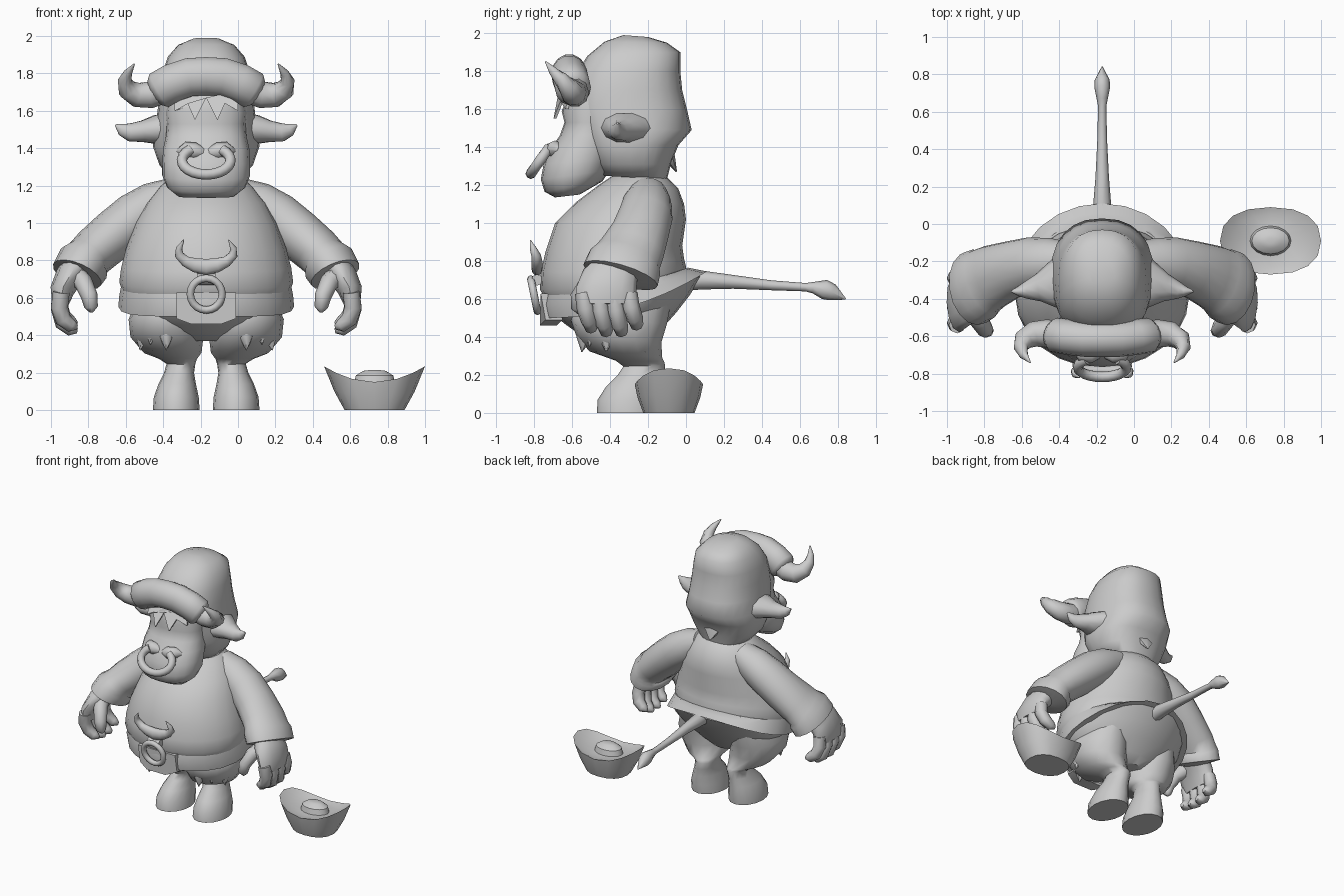
import bpy, bmesh, math
from mathutils import Vector

CX = -0.17  # middle of the figure
clay = bpy.data.materials.new("clay_grey")
clay.diffuse_color = (0.6, 0.6, 0.6, 1)


def skin(name, rings, closed=False, angle=40):
    """Bridge successive rings of points into one solid object."""
    bm = bmesh.new()
    vr = [[bm.verts.new(p) for p in r] for r in rings]
    n = len(vr[0])
    pairs = list(zip(vr, vr[1:])) + ([(vr[-1], vr[0])] if closed else [])
    for a, b in pairs:
        for i in range(n):
            j = (i + 1) % n
            bm.faces.new((a[i], a[j], b[j], b[i]))
    if not closed:
        bm.faces.new(vr[0])
        bm.faces.new(vr[-1])
    bmesh.ops.recalc_face_normals(bm, faces=bm.faces)
    me = bpy.data.meshes.new(name)
    bm.to_mesh(me)
    bm.free()
    me.materials.append(clay)
    ob = bpy.data.objects.new(name, me)
    bpy.context.collection.objects.link(ob)
    bpy.ops.object.select_all(action='DESELECT')
    ob.select_set(True)
    bpy.context.view_layer.objects.active = ob
    bpy.ops.object.shade_smooth_by_angle(angle=math.radians(angle))
    return ob


def power(v, e):
    return math.copysign(abs(v) ** e, v)


def stack(name, rows, n=20, side=1, e=1.0, angle=45, lift=1.0):
    """Rows: front y, front z, back y, back z, half width, x offset."""
    rings = []
    for yf, zf, yb, zb, w, x in rows:
        ring = []
        for i in range(n):
            a = math.tau * i / n
            c, s = power(math.cos(a), e), power(math.sin(a), e)
            t = (1 + s) / 2
            ring.append((CX + side * x + w * c, yf + (yb - yf) * t, zf + (zb - zf) * t ** lift))
        rings.append(ring)
    return skin(name, rings, angle=angle)


def tube(name, pts, n=10, side=1, ref=(0, 1, 0), closed=False, angle=55):
    """Points: x offset, y, z, radius along ref, radius across."""
    P = [Vector((CX + side * p[0], p[1], p[2])) for p in pts]
    rings = []
    m = len(P)
    for k, p in enumerate(P):
        if closed:
            t = P[(k + 1) % m] - P[k - 1]
        else:
            t = P[min(k + 1, m - 1)] - P[max(k - 1, 0)]
        t.normalize()
        u = Vector(ref)
        u = (u - t * u.dot(t)).normalized()
        v = t.cross(u)
        ra, rb = pts[k][3], pts[k][-1]
        rings.append([p + u * ra * math.cos(math.tau * i / n) + v * rb * math.sin(math.tau * i / n)
                      for i in range(n)])
    return skin(name, rings, closed, angle)


# Shirt, with a belt fold and a hem that rises at the back
stack("shirt", [
    (-.74, .60, .00, .74, .45, 0), (-.77, .65, .00, .77, .465, 0), (-.765, .74, -.01, .81, .455, 0),
    (-.74, .85, -.02, .88, .43, 0), (-.69, 1.0, 0, 1.02, .375, 0), (-.58, 1.11, -.01, 1.1, .32, 0),
    (-.46, 1.2, -.04, 1.18, .25, 0), (-.34, 1.28, -.13, 1.27, .15, 0)], n=24, lift=1.8)
stack("shirt_hem", [
    (-.75, .50, .11, .745, .47, 0), (-.765, .57, .06, .755, .465, 0), (-.75, .635, .01, .765, .455, 0)],
    n=24, lift=2.2)

# Furry hips filling the hem
stack("hips", [
    (-.48, .37, -.18, .38, .12, 0), (-.57, .42, -.13, .44, .30, 0), (-.64, .47, -.05, .53, .385, 0),
    (-.70, .52, .02, .62, .43, 0), (-.73, .56, .08, .72, .45, 0), (-.70, .63, .02, .76, .43, 0)], lift=1.6)

# Belt flap and buckle
skin("belt_flap", [[(CX + x, y + d, z) for x, y, z in
     ((-.16, -.735, .63), (-.16, -.71, .49), (-.08, -.74, .46), (.08, -.74, .46), (.16, -.71, .49), (.16, -.735, .63))]
     for d in (-.03, .06)], angle=30)
buckle = [(0, -.785, .765, .03, .045), (.06, -.785, .775, .03, .04), (.11, -.785, .795, .03),
          (.145, -.79, .83, .025), (.145, -.805, .865, .018), (.12, -.82, .91, .003)]
tube("buckle_horns", [(-p[0], *p[1:]) for p in buckle[:0:-1]] + buckle)
tube("buckle_bar", [(-.05, -.785, .70, .03, .03), (.05, -.785, .70, .03, .03)], n=8)
tube("buckle_ring", [(.085 * math.cos(a), -.80 - .2 * .085 * math.sin(a), .62 + .085 * math.sin(a), .02)
                     for a in (math.tau * i / 20 for i in range(20))], n=8, closed=True)

# Head with hood edge, muzzle and face
stack("head", [
    (-.45, 1.25, -.10, 1.23, .19, 0), (-.50, 1.31, -.08, 1.31, .25, 0), (-.55, 1.41, -.04, 1.41, .285, 0),
    (-.585, 1.5, .03, 1.49, .275, 0), (-.62, 1.6, .005, 1.6, .26, 0), (-.60, 1.7, -.02, 1.7, .25, 0),
    (-.57, 1.8, -.03, 1.8, .235, 0), (-.52, 1.88, -.03, 1.9, .205, 0), (-.43, 1.955, -.10, 1.95, .15, 0),
    (-.33, 1.99, -.20, 1.98, .07, 0)], n=24, e=.85, angle=60)
stack("muzzle", [
    (-.69, 1.135, -.56, 1.15, .15, 0), (-.745, 1.165, -.44, 1.22, .21, 0), (-.765, 1.23, -.40, 1.28, .235, 0),
    (-.75, 1.31, -.38, 1.34, .235, 0), (-.715, 1.39, -.36, 1.41, .23, 0), (-.665, 1.46, -.36, 1.47, .215, 0),
    (-.64, 1.53, -.36, 1.53, .21, 0), (-.655, 1.59, -.36, 1.59, .215, 0), (-.62, 1.67, -.38, 1.67, .20, 0)],
    e=.9, angle=60)

# Hair tuft at the nape
tube("nape_tuft", [(0, -.12, 1.40, .05, .10), (0, -.085, 1.34, .03, .07), (0, -.05, 1.27, .003)], n=6)

# Nose ring, open at the top
ring = []
for i in range(19):
    a = math.radians(130 + 280 * i / 18)
    z = 1.335 + .075 * math.sin(a)
    ring.append((.13 * math.cos(a), -.765 - (1.335 - z) * .7, z, .028))
tube("nose_ring", ring, n=8)

# Fringe as a toothed plate below the headband
fringe = ((-.17, 1.71), (-.17, 1.60), (-.10, 1.64), (-.06, 1.55), (0, 1.67),
          (.06, 1.55), (.10, 1.64), (.17, 1.60), (.17, 1.71))
skin("fringe", [[(CX + x, d - .25 * (1.71 - z) + x * x * 2, z) for x, z in fringe] for d in (-.665, -.65)])

# Rolled headband
band = [(0, -.615, 1.785, .095, .105), (.09, -.615, 1.78, .095, .105), (.18, -.605, 1.75, .095, .105),
        (.25, -.595, 1.71, .095, .105), (.275, -.59, 1.695, .07, .075)]
tube("headband", [(-p[0], *p[1:]) for p in band[:0:-1]] + band, n=14)

for side, label in ((-1, "right"), (1, "left")):
    # Horn curling up and forward
    tube("horn_" + label, [
        (.22, -.595, 1.715, .075), (.30, -.585, 1.685, .075), (.37, -.59, 1.685, .068),
        (.42, -.62, 1.715, .055), (.435, -.66, 1.76, .038), (.42, -.70, 1.80, .024), (.385, -.74, 1.85, .004)],
        side=side)
    # Ear
    tube("ear_" + label, [
        (.20, -.31, 1.50, .15, .09), (.27, -.33, 1.50, .12, .08), (.34, -.34, 1.49, .075, .06),
        (.41, -.355, 1.485, .045, .05), (.45, -.36, 1.50, .025, .035), (.485, -.36, 1.525, .006)], side=side)
    # Nostril
    tube("nostril_" + label, [
        (.02, -.69, 1.375, .03), (.06, -.70, 1.385, .045), (.11, -.69, 1.39, .045), (.15, -.665, 1.385, .015)],
        n=8, side=side)
    # Sleeve with turned cuff
    tube("sleeve_" + label, [
        (.16, -.20, 1.16, .10, .09), (.27, -.205, 1.10, .13, .125), (.38, -.215, 1.03, .145, .135),
        (.49, -.245, .94, .155, .135), (.59, -.285, .855, .175, .13), (.635, -.31, .81, .185, .125),
        (.655, -.325, .785, .20, .145), (.69, -.345, .725, .205, .14), (.695, -.355, .695, .19, .12),
        (.69, -.35, .725, .14, .09)], n=16, side=side)
    # Hand with curled fingers and thumb
    tube("palm_" + label, [
        (.69, -.36, .77, .12, .08), (.735, -.40, .71, .15, .075), (.77, -.42, .64, .16, .065),
        (.78, -.42, .57, .15, .045)], n=12, side=side)
    for i in range(4):
        y = -.54 + .08 * i
        drop = (.02, 0, .0, .035)[i]
        tube(f"finger_{label}_{i + 1}", [
            (.775, y, .63, .045), (.785, y + .01, .54 + drop / 2, .046), (.765, y + .03, .465 + drop, .044),
            (.72, y + .04, .43 + drop, .036), (.69, y + .045, .425 + drop, .015)], n=8, side=side)
    tube("thumb_" + label, [
        (.71, -.43, .73, .06), (.655, -.52, .68, .05), (.625, -.565, .61, .045), (.615, -.57, .55, .036),
        (.615, -.56, .525, .012)], n=8, side=side)
    # Leg with furry thigh and hoof
    stack("leg_" + label, [
        (-.47, 0, -.13, 0, .125, .16), (-.465, .07, -.12, .07, .12, .16), (-.42, .14, -.12, .14, .10, .155),
        (-.36, .20, -.115, .20, .08, .145), (-.33, .245, -.11, .25, .077, .135), (-.37, .275, -.115, .27, .10, .15),
        (-.51, .325, -.125, .29, .155, .18), (-.58, .41, -.13, .37, .195, .21), (-.61, .50, -.10, .47, .195, .22),
        (-.57, .60, -.08, .58, .15, .22)], n=16, side=side, angle=60)
    # Fur tufts hugging the outer thigh
    for i in range(5):
        a = math.radians(-85 + 32 * i)
        c, s = math.cos(a), math.sin(a)
        z = .37 + .03 * (i % 2)
        tube(f"fur_tuft_{label}_{i + 1}", [
            (.20 + .13 * c, -.35 + .16 * s, z + .09, .07), (.20 + .155 * c, -.35 + .19 * s, z + .02, .04),
            (.20 + .165 * c, -.35 + .20 * s, z - .05, .002)], n=6, side=side)

# Tail with a pointed tuft
tube("tail", [
    (0, -.05, .69, .05), (0, .08, .70, .05), (0, .25, .69, .036), (0, .45, .672, .026), (0, .63, .662, .022),
    (0, .67, .66, .03), (0, .73, .65, .052, .042), (0, .77, .635, .045, .04), (0, .84, .60, .004)],
    ref=(0, 0, 1), n=8)

# Boat-shaped ingot with a domed centre
rings = []
for rx, ry, z, lift in ((.16, .135, 0, 0), (.215, .165, .08, .02), (.27, .18, .15, .085), (.20, .14, .14, .035),
                        (.11, .08, .145, 0), (.10, .07, .185, 0), (.06, .04, .21, 0), (.02, .015, .215, 0)):
    ring = []
    for i in range(16):
        a = math.tau * i / 16
        e = .85 if rx > .12 else 1
        c, s = power(math.cos(a), e), power(math.sin(a), e)
        ring.append((.73 + rx * c, -.09 + ry * s, z + lift * c * c))
    rings.append(ring)
skin("ingot", rings, angle=35)
